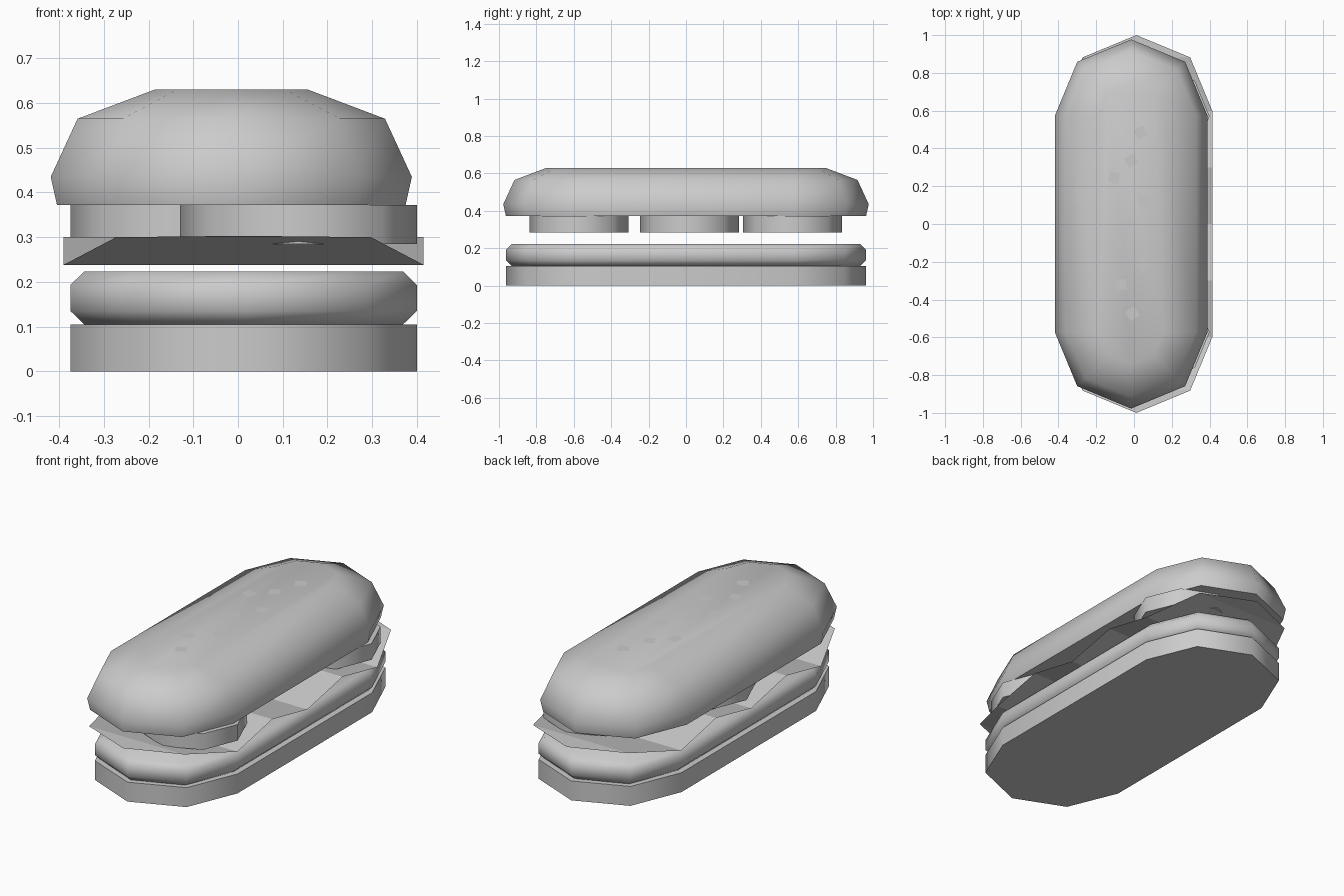
import bpy, bmesh, math

if "Cube" in bpy.data.objects:
    bpy.data.objects.remove(bpy.data.objects["Cube"])


def finish(name, bm, smooth=True):
    bmesh.ops.recalc_face_normals(bm, faces=bm.faces)
    me = bpy.data.meshes.new(name)
    bm.to_mesh(me)
    bm.free()
    ob = bpy.data.objects.new(name, me)
    bpy.context.collection.objects.link(ob)
    if smooth:
        bpy.ops.object.select_all(action='DESELECT')
        ob.select_set(True)
        bpy.context.view_layer.objects.active = ob
        bpy.ops.object.shade_smooth_by_angle(angle=math.radians(60))
    return ob


def outline(cx, cy, half, r, n):
    """Points round a stadium; half = 0 gives a plain n-gon circle."""
    if half == 0:
        return [(cx + r * math.cos(2 * math.pi * i / n),
                 cy + r * math.sin(2 * math.pi * i / n)) for i in range(n)]
    pts = []
    for side in (0, 1):
        for i in range(n // 2 + 1):
            a = math.pi * (side + 2 * i / n)
            pts.append((cx + r * math.cos(a),
                        cy + half * (1 - 2 * side) + r * math.sin(a)))
    return pts


def loft(name, cx, cy, half, profile):
    """Solid stacked from outlines; profile lists (radius, height)."""
    bm = bmesh.new()
    rings = [[bm.verts.new((x, y, z)) for x, y in outline(cx, cy, half, r, 8)]
             for r, z in profile]
    for a, b in zip(rings, rings[1:]):
        for i in range(len(a)):
            j = (i + 1) % len(a)
            bm.faces.new((a[i], a[j], b[j], b[i]))
    bm.faces.new(rings[0][::-1])
    bm.faces.new(rings[-1])
    return finish(name, bm)


# Buns and patty
loft("bottom_bun", 0.0125, 0, 0.575, [(0.3875, 0), (0.3875, 0.105)])
loft("patty", 0.0125, 0, 0.575,
     [(0.357, 0.105), (0.3875, 0.135), (0.3875, 0.193), (0.357, 0.223)])
loft("top_bun", -0.015, 0, 0.573,
     [(0.39, 0.372), (0.404, 0.435), (0.344, 0.565), (0.172, 0.63)])

# Tomato slices, staggered left and right
for k, (x, y) in enumerate([(0.135, -0.573), (-0.11, 0.018), (0.135, 0.57)]):
    loft(f"tomato_slice_{k + 1}", x, y, 0, [(0.265, 0.285), (0.265, 0.372)])

# Lettuce: a single wavy sheet, pleated along its length (half width, y, z)
bm = bmesh.new()
half_rows = [(0.403, 0.3, 0.3), (0.403, 0.597, 0.238),
             (0.285, 0.882, 0.3)]
rows = [(w, -y, z) for w, y, z in half_rows[::-1]] + [(0.403, 0, 0.238)] + half_rows
pairs = [[bm.verts.new((0.0125 + s * w, y, z)) for s in (-1, 1)] for w, y, z in rows]
for a, b in zip(pairs, pairs[1:]):
    bm.faces.new((a[0], a[1], b[1], b[0]))
for end, y in ((pairs[0], -1), (pairs[-1], 1)):
    bm.faces.new((end[0], bm.verts.new((0.0125, y, 0.303)), end[1]))
finish("lettuce", bm, smooth=False)

# Sesame seeds: flat squares on the top (x, y, rotation in degrees)
seeds = [(0.035, 0.485, 30), (-0.015, 0.335, 30), (-0.105, 0.245, -12),
         (0.055, 0.125, 10), (-0.028, 0.005, 38), (-0.093, -0.108, 32),
         (0.042, -0.218, -28), (-0.07, -0.322, 10), (-0.008, -0.475, 32)]
for k, (x, y, deg) in enumerate(seeds):
    bm = bmesh.new()
    pts = [(x + 0.04 * math.cos(math.radians(deg + 45 + 90 * i)),
            y + 0.04 * math.sin(math.radians(deg + 45 + 90 * i)), 0.632)
           for i in range(4)]
    bm.faces.new([bm.verts.new(p) for p in pts])
    finish(f"sesame_seed_{k + 1}", bm, smooth=False)
